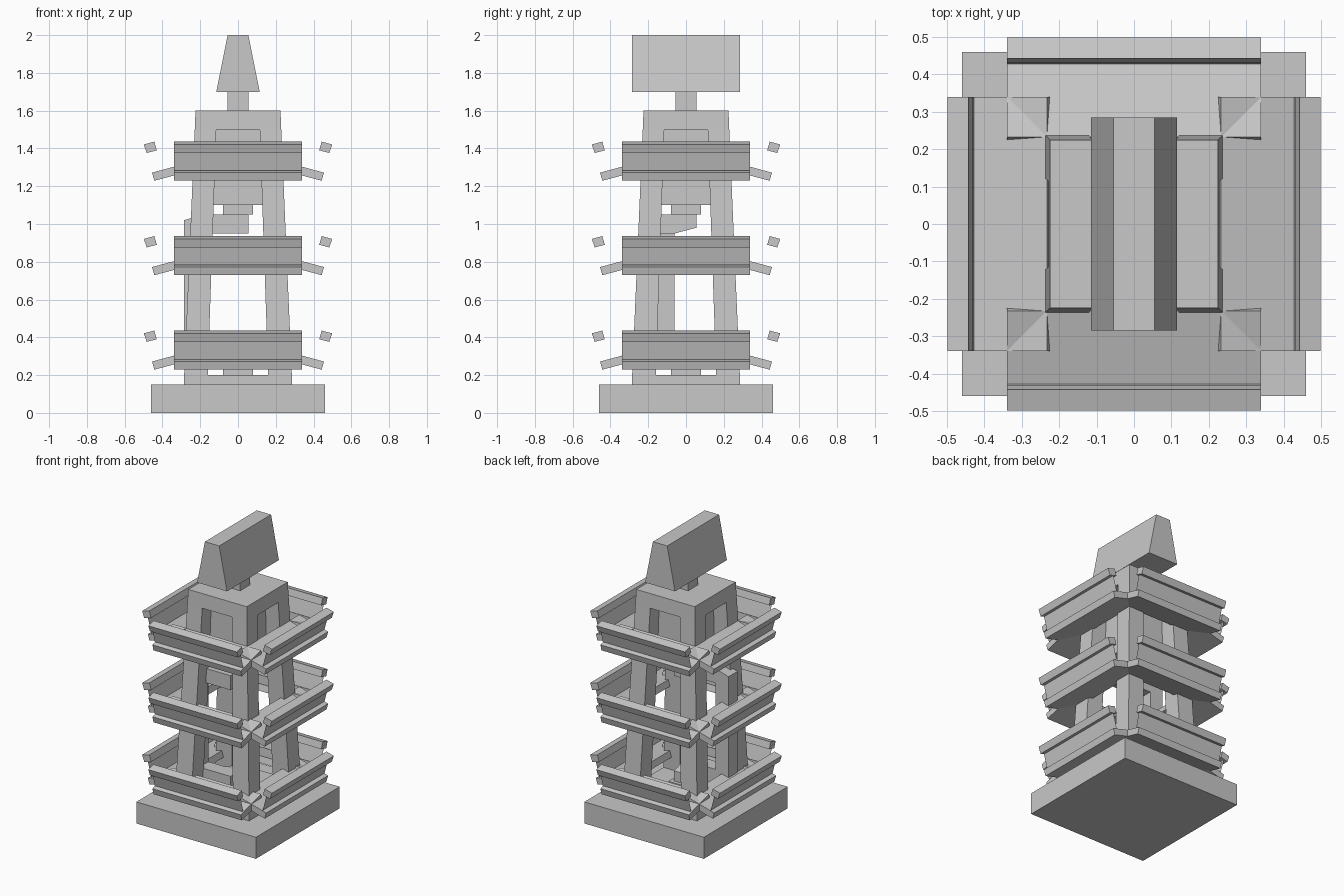
import bpy, bmesh, math
from mathutils import Matrix, Vector

if "Cube" in bpy.data.objects:
    bpy.data.objects.remove(bpy.data.objects["Cube"])

grey = bpy.data.materials.new("light grey")
grey.diffuse_color = (0.58, 0.58, 0.58, 1)
grey.use_nodes = True
grey.node_tree.nodes["Principled BSDF"].inputs["Base Color"].default_value = grey.diffuse_color


def finish(name, bm):
    bmesh.ops.recalc_face_normals(bm, faces=bm.faces)
    me = bpy.data.meshes.new(name)
    bm.to_mesh(me)
    bm.free()
    me.materials.append(grey)
    ob = bpy.data.objects.new(name, me)
    bpy.context.collection.objects.link(ob)
    return ob


def add_block(bm, low, high):
    """Six-sided block between two rectangles (x0, x1, y0, y1, z)."""
    rings = []
    for x0, x1, y0, y1, z in (low, high):
        rings.append([bm.verts.new(p) for p in
                      ((x0, y0, z), (x1, y0, z), (x1, y1, z), (x0, y1, z))])
    a, b = rings
    bm.faces.new(a[::-1])
    bm.faces.new(b)
    for i in range(4):
        j = (i + 1) % 4
        bm.faces.new((a[i], a[j], b[j], b[i]))


def block(name, x0, y0, z0, x1=None, y1=None, z1=1):
    """Centred block tapering from half sizes (x0, y0) to (x1, y1)."""
    x1, y1 = x1 or x0, y1 or y0
    bm = bmesh.new()
    add_block(bm, (-x0, x0, -y0, y0, z0), (-x1, x1, -y1, y1, z1))
    return finish(name, bm)


def prism(name, profile, axis, lo, hi, turn=0):
    """Extrude a (u, z) profile along x or y, then turn about z."""
    bm = bmesh.new()
    ends = [[bm.verts.new((u, t, z) if axis == 'y' else (t, u, z))
             for u, z in profile] for t in (lo, hi)]
    n = len(profile)
    if n > 2:
        bm.faces.new(ends[0])
        bm.faces.new(ends[1][::-1])
    for i in range(n if n > 2 else 1):
        j = (i + 1) % n
        bm.faces.new((ends[0][i], ends[0][j], ends[1][j], ends[1][i]))
    bm.transform(Matrix.Rotation(turn, 4, 'Z'))
    return finish(name, bm)


# Base, plinth, roof cap, core, post and wedge-shaped head
block("base", 0.46, 0.46, 0, z1=0.15)
block("plinth", 0.285, 0.285, 0.15, z1=0.2)
block("roof_cap", 0.229, 0.229, 1.5, 0.225, 0.225, 1.6)
block("core", 0.13, 0.13, 1.1, z1=1.5)
block("core_foot", 0.08, 0.08, 1.05, z1=1.1)
block("floor_socket", 0.08, 0.08, 0.2, z1=0.25)
block("post", 0.055, 0.055, 1.6, z1=1.7)
block("head", 0.115, 0.285, 1.7, 0.055, 0.285, 2.0)

# Four tapering corner legs
for i in range(4):
    bm = bmesh.new()
    add_block(bm, (0.16, 0.285, 0.16, 0.285, 0.2),
              (0.115, 0.229, 0.115, 0.229, 1.5))
    bm.transform(Matrix.Rotation(i * math.pi / 2, 4, 'Z'))
    finish("leg", bm)

# Cranked duct between floor and core
prism("duct_riser", [(-0.285, 0.28), (-0.185, 0.25), (-0.185, 1.05), (-0.285, 1.02)],
      'y', -0.16, -0.06)
for flip in (False, True):
    f = (lambda z: 1.3 - z) if flip else (lambda z: z)
    prism("duct_arm", [(x, f(z)) for x, z in
          ((-0.185, 0.95), (0.055, 0.95), (0.055, 1.05), (-0.185, 1.05))],
          'y', -0.16, -0.06)
    prism("duct_elbow", [(y, f(z)) for y, z in
          ((-0.06, 0.95), (0.055, 0.98), (0.055, 1.05), (-0.06, 1.05))],
          'x', -0.055, 0.055)

# Three balconies, each with four sloping decks, leaning panels and rails
deck = [(0.221, 0.058), (0.443, -0.001), (0.455, 0.042), (0.233, 0.1015)]
rail = [(0.430, 0.160), (0.483, 0.146), (0.499, 0.191), (0.443, 0.206)]
panel = [(0.428, 0.052), (0.455, 0.155)]
for level in (0.23, 0.73, 1.23):
    for side in range(4):
        for name, profile in (("deck", deck), ("rail", rail), ("panel", panel)):
            prism("balcony_" + name, [(u, z + level) for u, z in profile],
                  'y', -0.34, 0.34, side * math.pi / 2)
